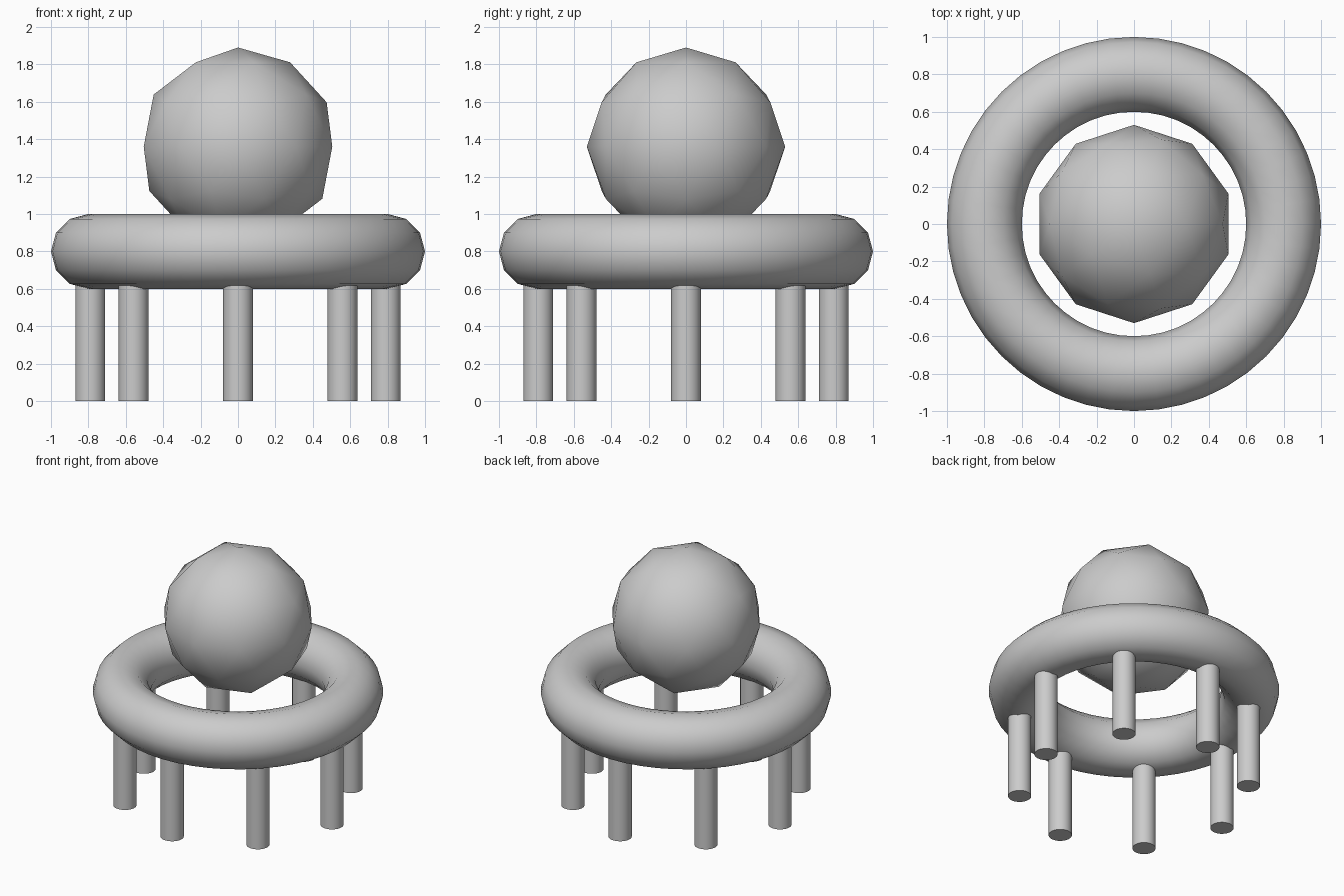
import bpy
from math import cos, sin, pi, radians

if "Cube" in bpy.data.objects:
    bpy.data.objects.remove(bpy.data.objects["Cube"])


def finish(name, smooth_angle=None):
    obj = bpy.context.object
    obj.name = name
    if smooth_angle is None:
        bpy.ops.object.shade_smooth()
    else:
        bpy.ops.object.shade_smooth_by_angle(angle=radians(smooth_angle))
    return obj


# Ring body
bpy.ops.mesh.primitive_torus_add(major_radius=0.8, minor_radius=0.2,
                                 major_segments=48, minor_segments=12,
                                 location=(0, 0, 0.8))
finish("ring")

# Faceted-outline ball resting in the ring
bpy.ops.mesh.primitive_ico_sphere_add(subdivisions=2, radius=0.53,
                                      location=(0, 0, 1.36))
finish("ball")

# Eight legs around the ring
LEG_COUNT, LEG_CIRCLE, LEG_RADIUS, LEG_HEIGHT = 8, 0.79, 0.08, 0.75
for i in range(LEG_COUNT):
    a = 2 * pi * i / LEG_COUNT
    bpy.ops.mesh.primitive_cylinder_add(
        vertices=32, radius=LEG_RADIUS, depth=LEG_HEIGHT,
        location=(LEG_CIRCLE * cos(a), LEG_CIRCLE * sin(a), LEG_HEIGHT / 2))
    finish(f"leg_{i + 1}", 40)
